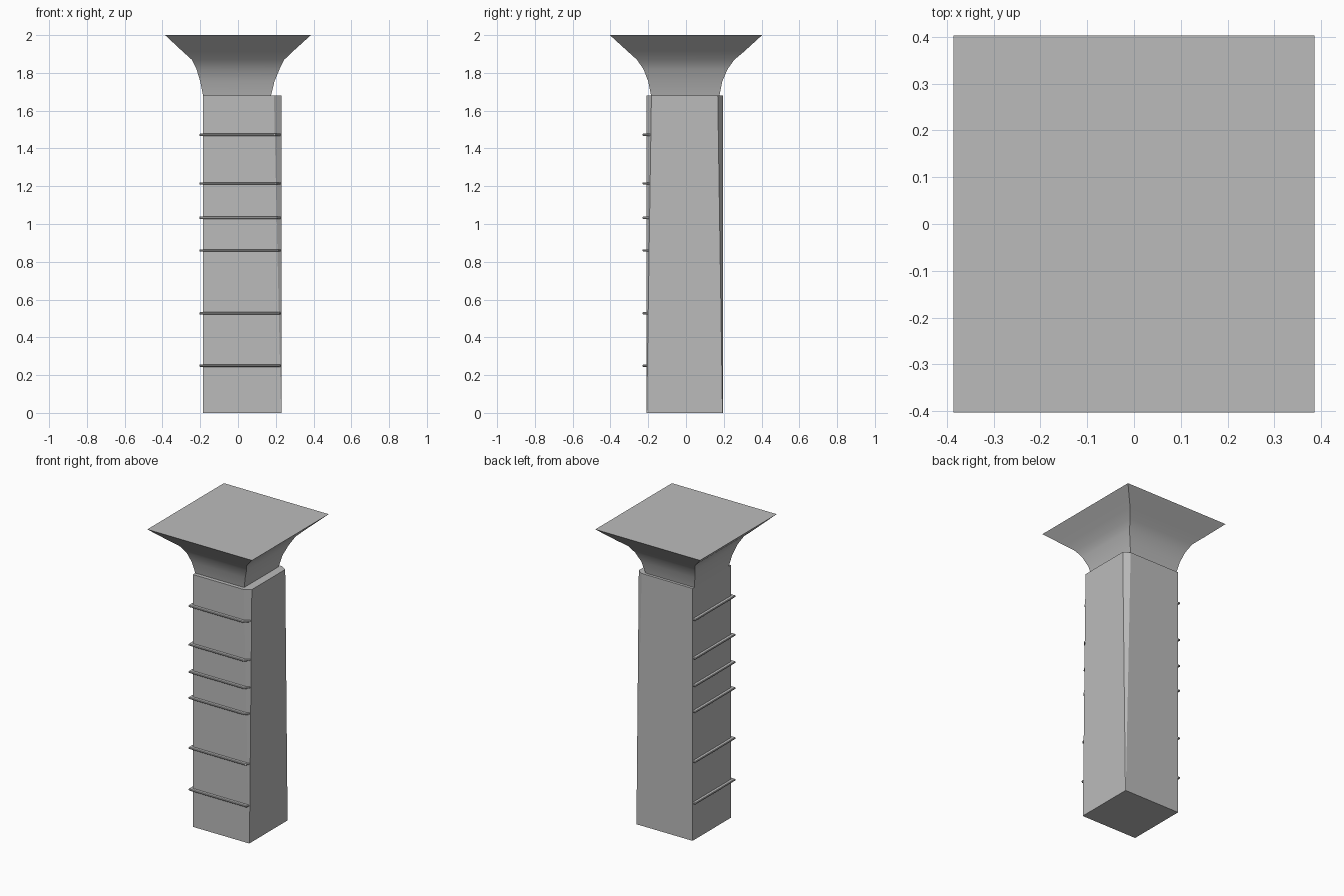
import bpy
import bmesh
import math

cube = bpy.data.objects.get("Cube")
if cube:
    bpy.data.objects.remove(cube, do_unlink=True)

stone = bpy.data.materials.new("grey_stone")
stone.use_nodes = True
colour = (0.5, 0.5, 0.5, 1)
stone.diffuse_color = colour
stone.node_tree.nodes["Principled BSDF"].inputs["Base Color"].default_value = colour


def loft(name, rings):
    """Skin a stack of equal-length point rings and cap both ends."""
    bm = bmesh.new()
    loops = [[bm.verts.new(p) for p in ring] for ring in rings]
    n = len(loops[0])
    for low, high in zip(loops, loops[1:]):
        for i in range(n):
            j = (i + 1) % n
            bm.faces.new((low[i], low[j], high[j], high[i]))
    bm.faces.new(reversed(loops[0]))
    bm.faces.new(loops[-1])
    bmesh.ops.recalc_face_normals(bm, faces=bm.faces)
    mesh = bpy.data.meshes.new(name)
    bm.to_mesh(mesh)
    bm.free()
    mesh.materials.append(stone)
    obj = bpy.data.objects.new(name, mesh)
    bpy.context.collection.objects.link(obj)
    return obj


LEFT, RIGHT, FRONT, BACK = -0.185, 0.23, -0.21, 0.195
SHAFT_TOP = 1.68


def chamfer(z):
    """Corner cut on the +x edges, widening with height."""
    t = z / SHAFT_TOP
    return 0.002 + 0.038 * t, 0.002 + 0.025 * t


# Shaft with two tapering chamfers
def shaft_ring(z):
    cx, cy = chamfer(z)
    return [(LEFT, FRONT, z), (RIGHT - cx, FRONT, z), (RIGHT, FRONT + cy, z),
            (RIGHT, BACK - cy, z), (RIGHT - cx, BACK, z), (LEFT, BACK, z)]


loft("shaft", [shaft_ring(0), shaft_ring(SHAFT_TOP)])

# Flared capital: z, left, right, front, back
profile = [(1.68, -0.185, 0.175, -0.185, 0.177),
           (1.755, -0.2, 0.193, -0.2, 0.192),
           (1.82, -0.22, 0.22, -0.225, 0.22),
           (1.87, -0.245, 0.245, -0.26, 0.256),
           (1.915, -0.295, 0.292, -0.31, 0.31),
           (2.0, -0.386, 0.386, -0.403, 0.403)]
capital = loft("capital", [[(l, f, z), (r, f, z), (r, b, z), (l, b, z)]
                           for z, l, r, f, b in profile])
bpy.ops.object.select_all(action='DESELECT')
capital.select_set(True)
bpy.context.view_layer.objects.active = capital
bpy.ops.object.shade_smooth_by_angle(angle=math.radians(35))

# Thin bands round the front, the -x side and the front chamfer
OUT, HALF = 0.02, 0.006


def band_ring(z, height):
    cx, cy = chamfer(z)
    return [(LEFT - OUT, FRONT - OUT, height), (RIGHT - cx, FRONT - OUT, height),
            (RIGHT - 0.003, FRONT + cy - OUT / 2, height),
            (RIGHT - 0.003, FRONT + cy, height),
            (0, BACK - 0.002, height), (LEFT - OUT, BACK - 0.002, height)]


for i, z in enumerate((0.25, 0.527, 0.86, 1.033, 1.215, 1.472)):
    band = loft(f"band_{i + 1}", [band_ring(z, z - HALF), band_ring(z, z + HALF)])
    bevel = band.modifiers.new("soft_edge", 'BEVEL')
    bevel.width = 0.003
    bevel.segments = 1
